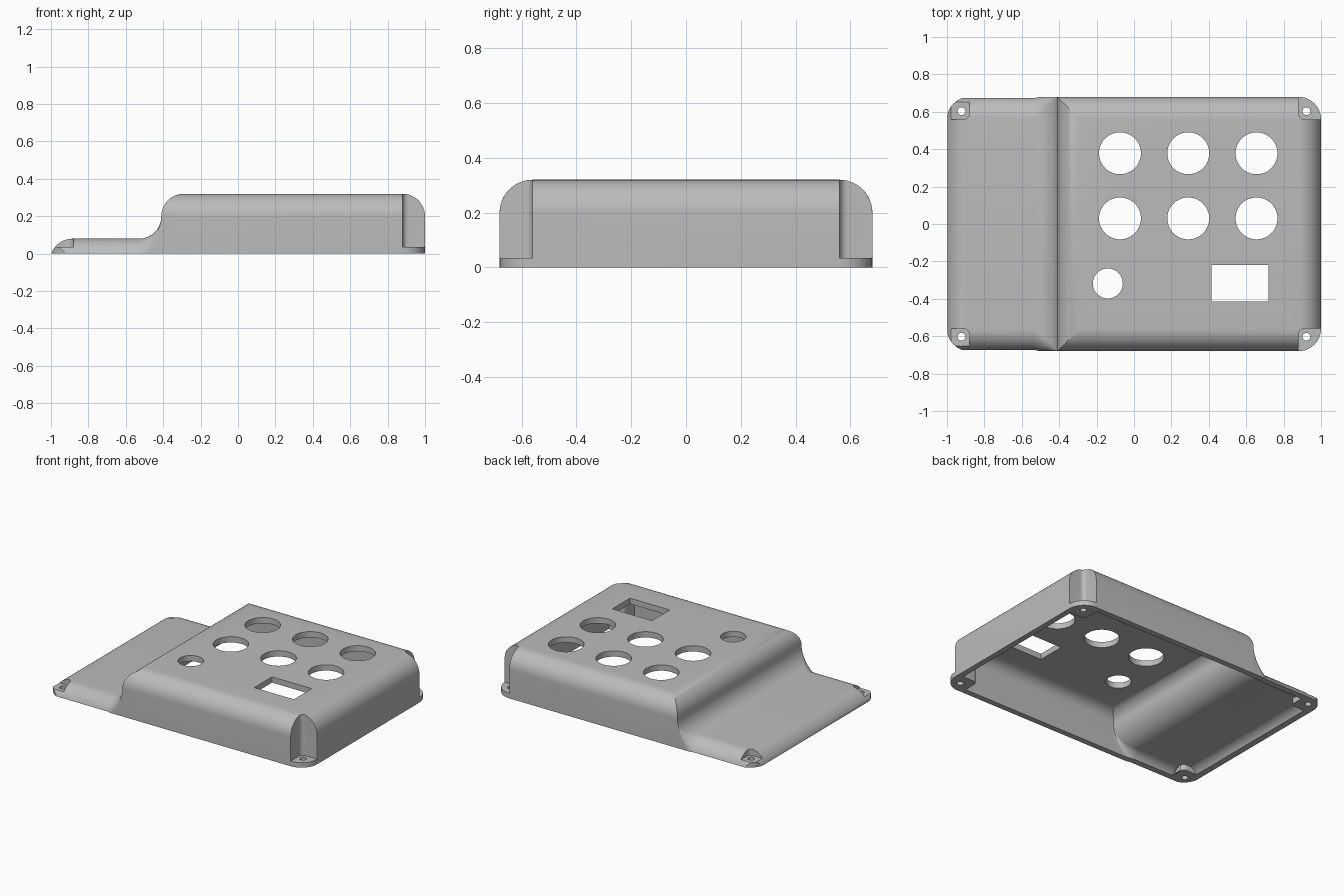
import bpy, bmesh
from math import sin, cos, pi, asin, radians

if "Cube" in bpy.data.objects:
    bpy.data.objects.remove(bpy.data.objects["Cube"])

grey = bpy.data.materials.new("enclosure_grey")
grey.use_nodes = True
COLOUR = (0.5, 0.5, 0.5, 1)
grey.diffuse_color = COLOUR
grey.node_tree.nodes["Principled BSDF"].inputs["Base Color"].default_value = COLOUR

ARC = 12        # steps along each rounded edge
FLOOR = -0.1    # lofts run below the ground and are trimmed later


def finish(bm, name):
    bmesh.ops.remove_doubles(bm, verts=bm.verts, dist=1e-5)
    bmesh.ops.recalc_face_normals(bm, faces=bm.faces)
    mesh = bpy.data.meshes.new(name)
    bm.to_mesh(mesh)
    bm.free()
    mesh.materials.append(grey)
    ob = bpy.data.objects.new(name, mesh)
    bpy.context.collection.objects.link(ob)
    return ob


def boolean(target, cutter, operation):
    mod = target.modifiers.new(operation.title(), 'BOOLEAN')
    mod.operation, mod.solver, mod.object = operation, 'EXACT', cutter
    bpy.context.view_layer.objects.active = target
    bpy.ops.object.modifier_apply(modifier=mod.name)
    bpy.data.objects.remove(cutter)


def prism(name, outline, z0, z1):
    bm = bmesh.new()
    face = bm.faces.new([bm.verts.new((x, y, z0)) for x, y in outline])
    top = bmesh.ops.extrude_face_region(bm, geom=[face])["geom"]
    for v in top:
        if isinstance(v, bmesh.types.BMVert):
            v.co.z = z1
    return finish(bm, name)


def round_outline(cx, cy, r, n=64):
    return [(cx + r * cos(2 * pi * i / n), cy + r * sin(2 * pi * i / n)) for i in range(n)]


def rect(x0, x1, y0, y1):
    return [(x0, y0), (x1, y0), (x1, y1), (x0, y1)]


def rounded_rect(hx, hy, r):
    pts = []
    for k, (sx, sy) in enumerate([(1, 1), (-1, 1), (-1, -1), (1, -1)]):
        for i in range(ARC + 1):
            a = pi / 2 * (k + i / ARC)
            pts.append((sx * (hx - r) + r * cos(a), sy * (hy - r) + r * sin(a)))
    return pts


def loft_body(name, inset):
    """Stepped body; each station is x, height, height of its deck, side radius."""
    r = 0.12 - inset
    deck, top, y_side = 0.08 - inset, 0.32 - inset, 0.68 - inset
    steps = [pi / 2 * i / ARC for i in range(ARC + 1)]
    stations = [(-0.885 - r * cos(a), deck - r + r * sin(a), deck, r) for a in steps]
    sweep = 0.12 + inset
    for a in steps[:-1]:
        z = 0.2 - sweep * cos(a)
        stations.append((-0.53 + sweep * sin(a), z, z, r * (1 - a / (pi / 2)) ** 1.6))
    stations += [(-0.29 - r * cos(a), top - r + r * sin(a), top, r) for a in steps]
    stations += [(0.88 + r * cos(a), top - r + r * sin(a), top, r) for a in reversed(steps)]

    bm = bmesh.new()
    rings = []
    for x, z, high, rad in stations:
        end = asin(max(0, min(1, (z - high + rad) / rad)))
        side = [(y_side, FLOOR)]
        for i in range(ARC + 1):
            a = end * i / ARC
            side.append((y_side - rad + rad * cos(a), high - rad + rad * sin(a)))
        ring = side + [(-y, h) for y, h in reversed(side)]
        rings.append([bm.verts.new((x, y, h)) for y, h in ring])
    n = len(rings[0])
    for a, b in zip(rings, rings[1:]):
        for i in range(n):
            j = (i + 1) % n
            bm.faces.new((a[i], a[j], b[j], b[i]))
    bm.faces.new(rings[0])
    bm.faces.new(rings[-1])
    return finish(bm, name)


def corner_block(name, sx, sy, x, y, z0, z1, r=0.03):
    """Block outward from an inner corner whose vertical edge is rounded."""
    pts = [(1.2, y), (1.2, 1.0), (x, 1.0)]
    for i in range(7):
        a = pi / 2 * i / 6
        pts.append((x + r - r * cos(a), y + r - r * sin(a)))
    return prism(name, [(sx * px, sy * py) for px, py in pts], z0, z1)


CORNERS = [(sx, sy) for sx in (-1, 1) for sy in (-1, 1)]

# Outer shell, trimmed to the rounded base outline
shell = loft_body("enclosure_shell", 0)
boolean(shell, prism("base_outline", rounded_rect(1.0, 0.68, 0.12), 0, 1), 'INTERSECT')

# Hollow inside, leaving solid corner walls
cavity = loft_body("cavity", 0.04)
for sx, sy in CORNERS:
    boolean(cavity, corner_block("corner_wall", sx, sy, 0.845, 0.525, -0.5, 1), 'DIFFERENCE')
boolean(shell, cavity, 'DIFFERENCE')

# Screw pockets and screw holes
for sx, sy in CORNERS:
    boolean(shell, corner_block("screw_pocket", sx, sy, 0.88, 0.56, 0.035, 1), 'DIFFERENCE')
    hole = round_outline(sx * 0.922, sy * 0.603, 0.021, 24)
    boolean(shell, prism("screw_hole", hole, -0.5, 1), 'DIFFERENCE')

# Button holes, small knob hole and display window
openings = [round_outline(x, y, 0.112) for x in (-0.075, 0.29, 0.655) for y in (0.03, 0.378)]
openings.append(round_outline(-0.14, -0.318, 0.08))
openings.append(rect(0.415, 0.72, -0.415, -0.22))
for outline in openings:
    boolean(shell, prism("opening", outline, -0.5, 1), 'DIFFERENCE')

# Smooth curves, crisp edges
bpy.ops.object.select_all(action='DESELECT')
shell.select_set(True)
bpy.context.view_layer.objects.active = shell
bpy.ops.object.shade_smooth_by_angle(angle=radians(30))
